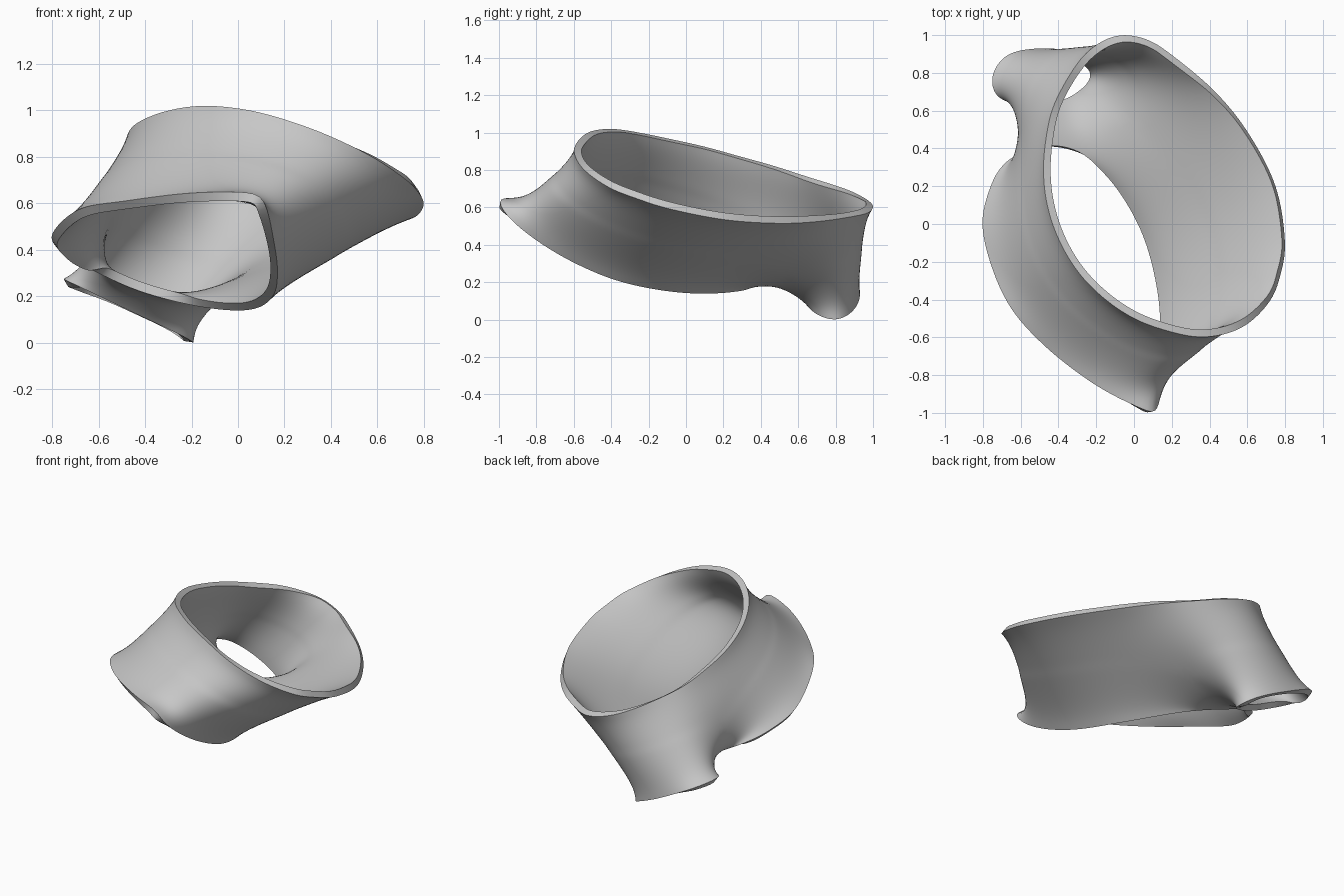
import bpy
import bmesh
from mathutils import Vector

if "Cube" in bpy.data.objects:
    bpy.data.objects.remove(bpy.data.objects["Cube"], do_unlink=True)

THICK = 0.04
NB, NC, NK, ROWS = 48, 28, 20, 8   # segments: first leg, second leg, crotch, rows
RELAX_STEPS = 11

# Rim outlines, each starting where the two legs part
TOP = [(-.465, .46, .825), (-.48, .28, .875), (-.46, .10, .925), (-.40, -.08, .965),
       (-.30, -.25, 1.0), (-.17, -.385, 1.02), (-.02, -.49, 1.012), (.14, -.555, .98),
       (.36, -.60, .905), (.57, -.55, .805), (.72, -.41, .705), (.775, -.27, .65),
       (.80, -.10, .595), (.75, .20, .535), (.60, .49, .515),
       (.42, .71, .525), (.18, .91, .555), (.06, .98, .575), (-.07, 1.0, .61),
       (-.19, .955, .65), (-.30, .85, .70), (-.42, .64, .767)]
LARGE = [(-.67, .335, .335), (-.77, .17, .40), (-.80, -.05, .47), (-.685, -.39, .575),
         (-.49, -.63, .61), (-.20, -.855, .645), (.07, -.99, .645), (.12, -.985, .59),
         (.15, -.85, .46), (.17, -.62, .315), (.15, -.34, .20), (.05, .0, .142),
         (-.16, .30, .155), (-.43, .41, .225)]
SMALL = [(-.25, .69, .035), (-.19, .80, .0), (-.27, .89, .045), (-.45, .93, .13),
         (-.66, .90, .235), (-.75, .78, .275), (-.70, .66, .25), (-.45, .62, .13)]
TOP_SPLIT, LARGE_SPLIT, SMALL_SPLIT = 15, 12, 6


def arc(pts, start, end, n):
    """Smooth closed curve through pts, evenly resampled between two of them."""
    p = [Vector(q) for q in pts]
    k = len(p)
    dense = []
    for i in range(start, end):
        a, b, c, d = (p[(i + o) % k] for o in (-1, 0, 1, 2))
        for s in range(20):
            t = s / 20
            dense.append(b + 0.5 * t * ((c - a) + t * ((2 * a - 5 * b + 4 * c - d)
                                                       + t * (3 * (b - c) + d - a))))
    dense.append(p[end % k].copy())
    length = [0.0]
    for a, b in zip(dense, dense[1:]):
        length.append(length[-1] + (b - a).length)
    out, i = [], 0
    for s in range(n + 1):
        want = length[-1] * s / n
        while i < len(dense) - 2 and length[i + 1] < want:
            i += 1
        f = (want - length[i]) / max(length[i + 1] - length[i], 1e-9)
        out.append(dense[i].lerp(dense[i + 1], min(f, 1)))
    return out


top_b, top_c = arc(TOP, 0, TOP_SPLIT, NB), arc(TOP, TOP_SPLIT, len(TOP), NC)
large_out, large_in = arc(LARGE, 0, LARGE_SPLIT, NB), arc(LARGE, LARGE_SPLIT, len(LARGE), NK)
small_out, small_in = arc(SMALL, 0, SMALL_SPLIT, NC), arc(SMALL, SMALL_SPLIT, len(SMALL), NK)

co, quads = [], []


def add(points):
    first = len(co)
    co.extend(points)
    return list(range(first, len(co)))


def loft(upper, lower):
    """Quad rows between two loops of vertex indices."""
    rows = [upper]
    for r in range(1, ROWS):
        rows.append(add([co[a].lerp(co[b], r / ROWS) for a, b in zip(upper, lower)]))
    rows.append(lower)
    n = len(upper)
    for u, l in zip(rows, rows[1:]):
        for j in range(n):
            k = (j + 1) % n
            quads.append((u[j], l[j], l[k], u[k]))


# Rims stay fixed
top_ring = add(top_b[:-1] + top_c[:-1])
large_ring = add(large_out[:-1] + large_in[:-1])
small_ring = add(small_out[:-1] + small_in[:-1])
pinned = len(co)

# Waist and crotch lines shared by the three tubes
crotch_pts = [a.lerp(b, 0.5) for a, b in zip(large_in, reversed(small_in))]
left = add([top_b[0].lerp(crotch_pts[-1], 0.85)])
right = add([top_c[0].lerp(crotch_pts[0], 0.8)])
waist_b = add([a.lerp(b, 0.5) for a, b in zip(top_b[1:-1], large_out[1:-1])])
waist_c = add([a.lerp(b, 0.5) for a, b in zip(top_c[1:-1], small_out[1:-1])])
crotch = add([p + Vector((0, 0, 0.03)) for p in crotch_pts[1:-1]])
loft(top_ring, left + waist_b + right + waist_c)
loft(left + waist_b + right + crotch, large_ring)
loft(right + waist_c + left + crotch[::-1], small_ring)

# Relax the sheet a little between the three rims
near = [set() for _ in co]
for q in quads:
    for a, b in zip(q, q[1:] + q[:1]):
        near[a].add(b)
        near[b].add(a)
for _ in range(RELAX_STEPS):
    for i in range(pinned, len(co)):
        co[i] = sum((co[j] for j in near[i]), Vector((0, 0, 0))) / len(near[i])

mesh = bpy.data.meshes.new("three_mouthed_shell")
bm = bmesh.new()
verts = [bm.verts.new(c) for c in co]
for q in quads:
    bm.faces.new([verts[i] for i in q])
bm.to_mesh(mesh)
bm.free()
shell = bpy.data.objects.new("three_mouthed_shell", mesh)
bpy.context.collection.objects.link(shell)

# One plain grey
grey = bpy.data.materials.new("mid_grey")
grey.use_nodes = True
colour = (0.57, 0.57, 0.57, 1.0)
grey.diffuse_color = colour
for node in grey.node_tree.nodes:
    if node.type == 'BSDF_PRINCIPLED':
        node.inputs["Base Color"].default_value = colour
mesh.materials.append(grey)

# Smooth the sheet, then give it wall thickness on the inside
sub = shell.modifiers.new("smooth", 'SUBSURF')
sub.levels = sub.render_levels = 1
wall = shell.modifiers.new("wall", 'SOLIDIFY')
wall.thickness = THICK
wall.offset = -1
for o in bpy.context.selected_objects:
    o.select_set(False)
bpy.context.view_layer.objects.active = shell
shell.select_set(True)
for name in ("smooth", "wall"):
    bpy.ops.object.modifier_apply(modifier=name)
bpy.ops.object.shade_smooth_by_angle(angle=0.7)
